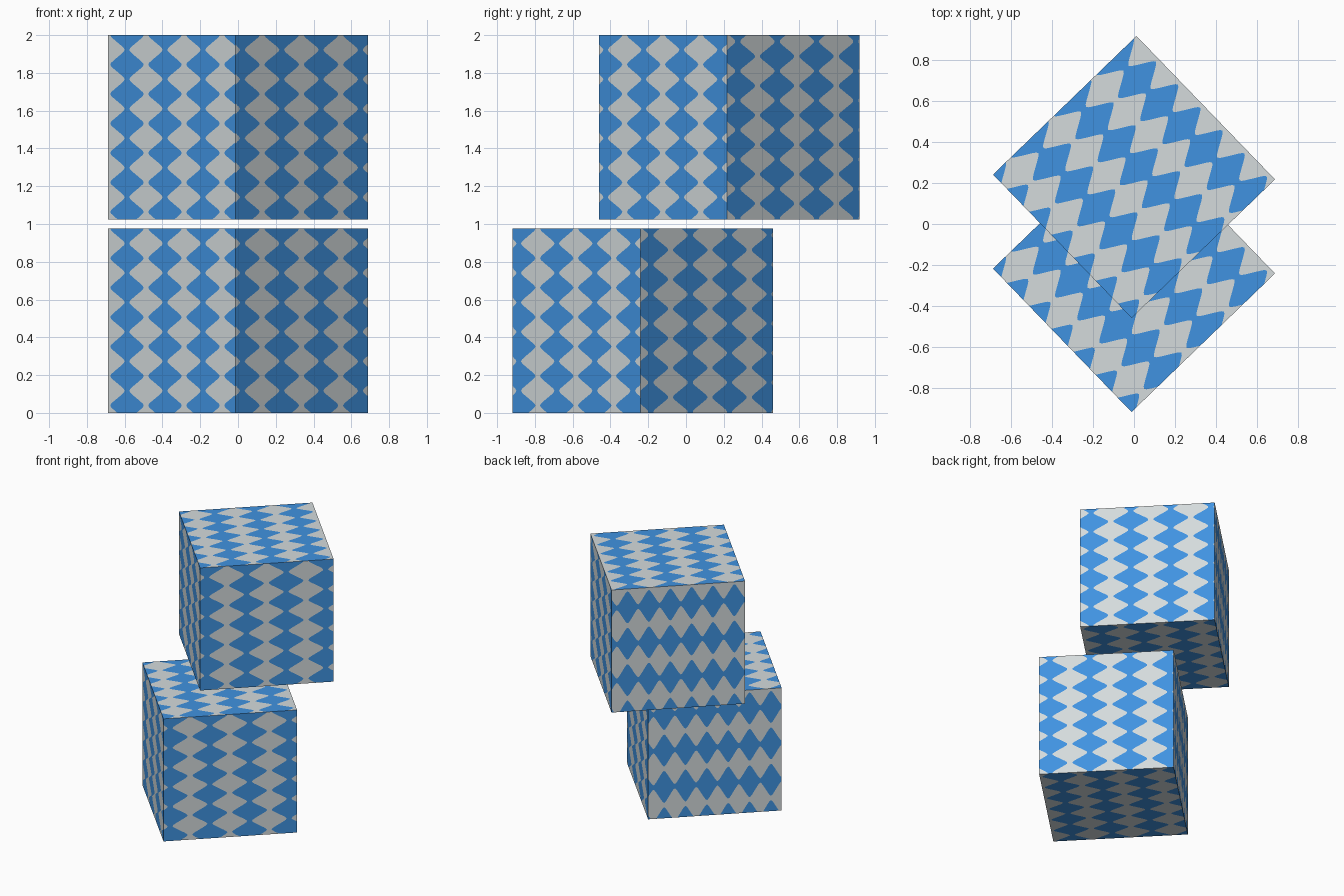
import bpy, bmesh, math
from mathutils import Vector, Matrix

if "Cube" in bpy.data.objects:
    bpy.data.objects.remove(bpy.data.objects["Cube"])

SIDE = 0.975          # cube edge
BAND = 0.297          # band spacing, as a fraction of the edge
BLOB = 0.16           # bulge spacing along a band
WAVE = 0.93           # how strongly the bands swell
ROWS = 100


def material(name, rgb):
    m = bpy.data.materials.new(name)
    m.diffuse_color = (*rgb, 1)
    m.use_nodes = True
    m.node_tree.nodes["Principled BSDF"].inputs["Base Color"].default_value = m.diffuse_color
    return m


grey = material("pale grey", (0.66, 0.71, 0.72))
blue = material("bright blue", (0.051, 0.29, 0.75))

X, Y, Z = Vector((1, 0, 0)), Vector((0, 1, 0)), Vector((0, 0, 1))
# normal, direction across bands, direction along bands, band phase, bulge phase
FACES = [
    (-X, -Y, -Z, 0.15, 0.0),
    (-Y, X, -Z, 0.05, 0.0),
    (X, Y, -Z, 0.08, 0.115),
    (Y, -Z, -X, 0.15, 0.12),
    (Z, -X, -Y, 0.15, 0.0),
    (-Z, Y, X, 0.15, 0.0),
]


def edges_at(v, band0, blob0):
    """Band borders across the face at height v, clamped to the face."""
    half = math.acos(-WAVE * math.cos(math.tau * (v - blob0) / BLOB)) * BAND / math.tau
    out = [0.0]
    for k in range(-1, 5):
        c = band0 + k * BAND
        out += [c - half, c + half]
    return [min(1.0, max(0.0, u)) for u in out] + [1.0]


def patterned_cube(name, location, angle):
    bm = bmesh.new()
    for n, a, b, band0, blob0 in FACES:
        flip = a.cross(b).dot(n) < 0

        def point(u, v):
            return (n * 0.5 + a * (u - 0.5) + b * (v - 0.5)) * SIDE

        # rows of strips, alternately grey and blue, with wavy borders
        for r in range(ROWS):
            v0, v1 = r / ROWS, (r + 1) / ROWS
            e0, e1 = edges_at(v0, band0, blob0), edges_at(v1, band0, blob0)
            for i in range(len(e0) - 1):
                if e0[i + 1] - e0[i] + e1[i + 1] - e1[i] < 1e-5:
                    continue
                pts = [(e0[i], v0), (e0[i + 1], v0), (e1[i + 1], v1), (e1[i], v1)]
                if flip:
                    pts.reverse()
                f = bm.faces.new([bm.verts.new(point(*p)) for p in pts])
                f.material_index = i % 2
    bmesh.ops.remove_doubles(bm, verts=bm.verts, dist=1e-5)
    me = bpy.data.meshes.new(name)
    bm.to_mesh(me)
    bm.free()
    me.materials.append(grey)
    me.materials.append(blue)
    ob = bpy.data.objects.new(name, me)
    ob.matrix_world = Matrix.Translation(location) @ Matrix.Rotation(angle, 4, 'Z')
    bpy.context.scene.collection.objects.link(ob)


# two identical cubes, the upper one set back
TURN = math.radians(44)
patterned_cube("lower_cube", (0, -0.23, SIDE / 2), TURN)
patterned_cube("upper_cube", (0, 0.23, 2 - SIDE / 2), TURN)
